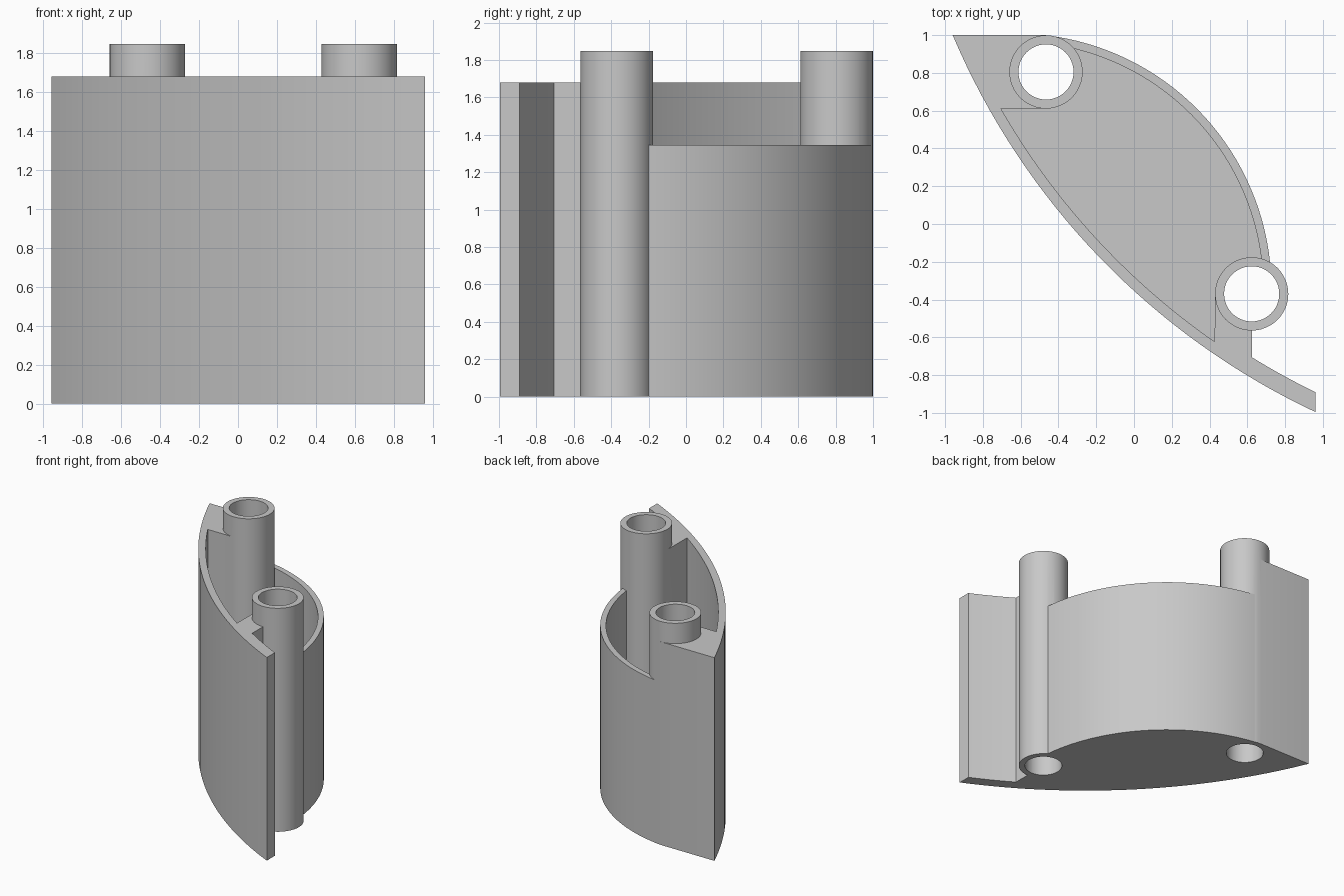
import bpy, bmesh
from math import atan2, cos, sin, pi, radians, hypot

old = bpy.data.objects.get("Cube")
if old:
    bpy.data.objects.remove(old)

grey = bpy.data.materials.new("plain grey")
grey.use_nodes = True
COLOUR = (0.58, 0.58, 0.58, 1)
grey.diffuse_color = COLOUR
grey.node_tree.nodes["Principled BSDF"].inputs["Base Color"].default_value = COLOUR

FRONT = (2.61, 2.514)       # centre of the shallow front curve
BACK = (-0.626, -0.345)     # centre of the round back curve
POSTS = [(-0.466, 0.805), (0.623, -0.37)]
POST_R, BORE_R = 0.194, 0.146
FLOOR, RIM, TOP, POST_TOP = 0.05, 1.345, 1.68, 1.848


def arc(centre, start, end, steps=32):
    """Points round centre, from one given point to another."""
    (cx, cy), r = centre, hypot(start[0] - centre[0], start[1] - centre[1])
    a = atan2(start[1] - cy, start[0] - cx) % (2 * pi)
    b = atan2(end[1] - cy, end[0] - cx) % (2 * pi)
    return [(cx + r * cos(a + (b - a) * i / steps),
             cy + r * sin(a + (b - a) * i / steps)) for i in range(steps + 1)]


def circle(centre, r, steps=48):
    return [(centre[0] + r * cos(2 * pi * i / steps),
             centre[1] + r * sin(2 * pi * i / steps)) for i in range(steps)]


def prism(name, outline, z0, z1):
    """Upright solid from a flat outline."""
    bm = bmesh.new()
    face = bm.faces.new([bm.verts.new((x, y, z0)) for x, y in outline])
    out = bmesh.ops.extrude_face_region(bm, geom=[face])
    top = [v for v in out["geom"] if isinstance(v, bmesh.types.BMVert)]
    bmesh.ops.translate(bm, verts=top, vec=(0, 0, z1 - z0))
    bmesh.ops.recalc_face_normals(bm, faces=bm.faces)
    mesh = bpy.data.meshes.new(name)
    bm.to_mesh(mesh)
    bm.free()
    mesh.materials.append(grey)
    ob = bpy.data.objects.new(name, mesh)
    bpy.context.collection.objects.link(ob)
    return ob


def combine(target, tool, operation):
    """Apply a boolean and discard the tool."""
    tool.hide_render = True
    mod = target.modifiers.new(operation, "BOOLEAN")
    mod.operation, mod.object, mod.solver = operation, tool, "EXACT"
    bpy.context.view_layer.objects.active = target
    bpy.ops.object.modifier_apply(modifier=mod.name)
    bpy.data.objects.remove(tool)


# Solid body: front curve, overhanging fin, back curve and flat corner
body_outline = (arc(FRONT, (-0.96, 1.0), (0.96, -0.997))
                + arc(FRONT, (0.96, -0.89), (0.623, -0.708), 8)
                + [POSTS[1]]
                + arc(BACK, (0.72, -0.2), (-0.466, 1.0)))
body = prism("curved_holder_body", body_outline, 0, TOP)

# Hollow pocket above the floor
pocket_outline = (arc(FRONT, (-0.705, 0.612), (0.429, -0.62))
                  + [(0.429, -0.37), POSTS[1]]
                  + arc(BACK, (0.676, -0.2), (-0.466, 0.956))
                  + [(-0.466, 0.612)])
combine(body, prism("pocket_cutter", pocket_outline, FLOOR, 2), "DIFFERENCE")

# Lower rim along the back wall
rim_outline = [(-0.466, 0.612), (0.429, -0.37), (1.1, -0.37), (1.1, 1.2), (-0.466, 1.2)]
combine(body, prism("rim_cutter", rim_outline, RIM, 2), "DIFFERENCE")

# Two tall posts, bored right through
for centre in POSTS:
    combine(body, prism("post", circle(centre, POST_R), 0, POST_TOP), "UNION")
    combine(body, prism("bore_cutter", circle(centre, BORE_R), -0.2, 2.1), "DIFFERENCE")

bpy.ops.object.select_all(action="DESELECT")
body.select_set(True)
bpy.context.view_layer.objects.active = body
bpy.ops.object.shade_smooth_by_angle(angle=radians(25))
